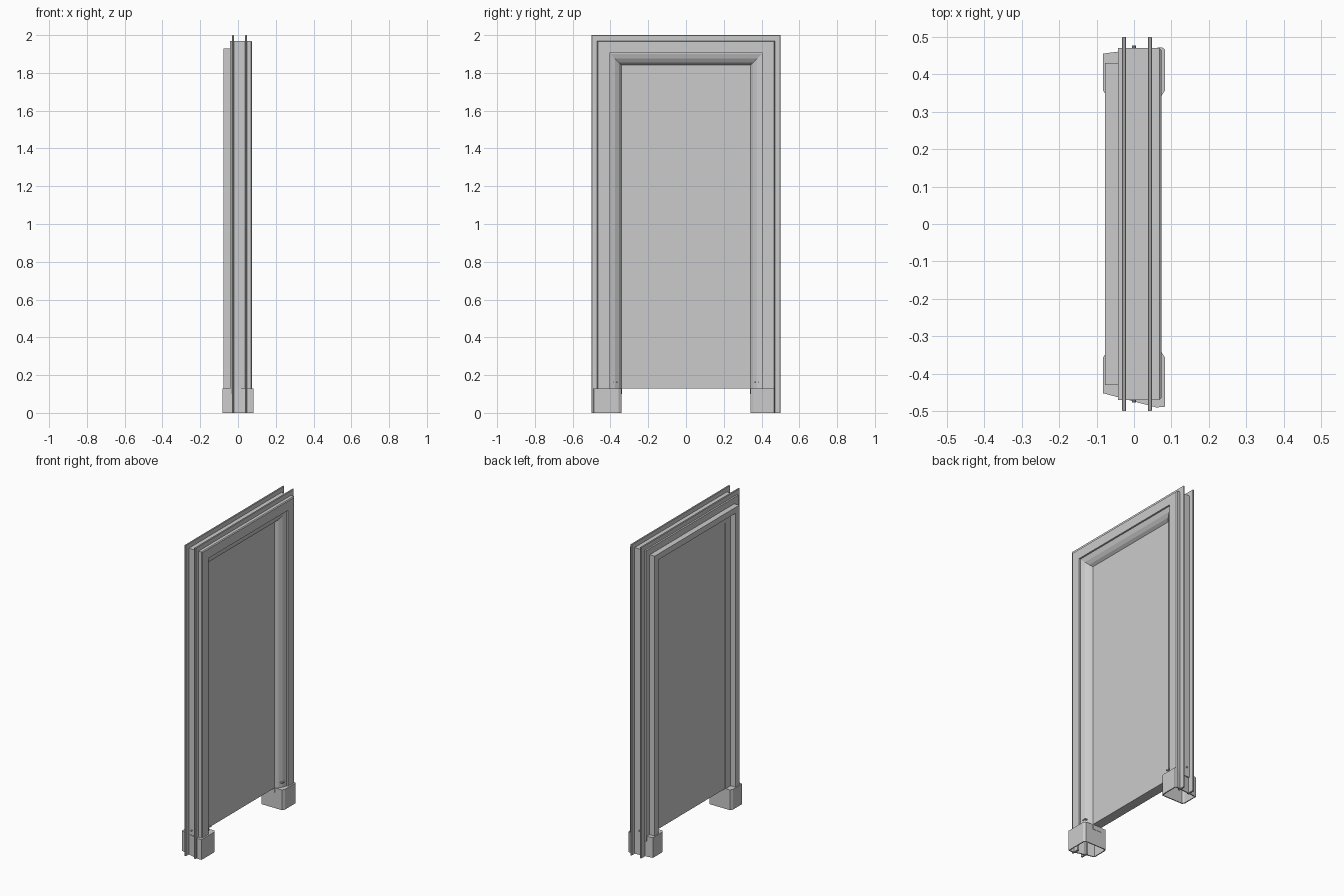
import bpy
import bmesh
from mathutils import Matrix

cube = bpy.data.objects.get("Cube")
if cube:
    bpy.data.objects.remove(cube, do_unlink=True)

grey = bpy.data.materials.new("plain grey")
grey.use_nodes = True
colour = (0.6, 0.6, 0.6, 1)
grey.diffuse_color = colour
grey.node_tree.nodes["Principled BSDF"].inputs["Base Color"].default_value = colour

HEAD = 1.5  # head height minus half width, the same for every mitred ring


def finish(name, bm):
    bmesh.ops.recalc_face_normals(bm, faces=bm.faces)
    mesh = bpy.data.meshes.new(name)
    bm.to_mesh(mesh)
    bm.free()
    mesh.materials.append(grey)
    ob = bpy.data.objects.new(name, mesh)
    bpy.context.collection.objects.link(ob)
    return ob


def mitred_frame(name, profile, bottom):
    """Sweep an (x, half width) profile up, across and down the doorway."""
    bm = bmesh.new()
    rings = [[], [], [], []]
    for x, d in profile:
        path = [(-d, bottom), (-d, HEAD + d), (d, HEAD + d), (d, bottom)]
        for ring, (y, z) in zip(rings, path):
            ring.append(bm.verts.new((x, y, z)))
    n = len(profile)
    for a, b in zip(rings, rings[1:]):
        for i in range(n):
            j = (i + 1) % n
            bm.faces.new((a[i], a[j], b[j], b[i]))
    bm.faces.new(rings[0])
    bm.faces.new(rings[-1])
    return finish(name, bm)


def box(name, low, high):
    bm = bmesh.new()
    bmesh.ops.create_cube(bm, size=1)
    for v in bm.verts:
        v.co = [h if c > 0 else l for c, l, h in zip(v.co, low, high)]
    return finish(name, bm)


def foot_cover(name, outline, height=0.13, wall=0.007):
    """Hollow cover, open below."""
    bm = bmesh.new()
    base = [bm.verts.new((x, y, 0)) for x, y in outline]
    top = [bm.verts.new((x, y, height)) for x, y in outline]
    for i in range(len(base)):
        j = (i + 1) % len(base)
        bm.faces.new((base[i], base[j], top[j], top[i]))
    bm.faces.new(top)
    ob = finish(name, bm)
    # make sure the normals face outwards before thickening inwards
    mod = ob.modifiers.new("wall", "SOLIDIFY")
    mod.thickness = wall
    mod.offset = -1
    return ob


def screw(name, x, y, z, axis, radius=0.005, length=0.014):
    bm = bmesh.new()
    bmesh.ops.create_cone(bm, cap_ends=True, segments=10, radius1=radius,
                          radius2=radius, depth=length)
    bmesh.ops.rotate(bm, verts=bm.verts, matrix=Matrix.Rotation(1.5708, 3, axis))
    bmesh.ops.translate(bm, verts=bm.verts, vec=(x, y, z))
    return finish(name, bm)


# Main casing, stepped and sloping in to the panel
mitred_frame("casing", [
    (-0.043, 0.47), (0.068, 0.47), (0.073, 0.465), (0.073, 0.405),
    (0.062, 0.405), (0.062, 0.4), (0.054, 0.375), (0.04, 0.354),
    (0.02, 0.34), (-0.043, 0.34)], 0.1)

# Narrow stop on the other face
mitred_frame("rear_stop", [
    (-0.043, 0.43), (-0.078, 0.43), (-0.078, 0.392), (-0.043, 0.392)], 0.1)

# Thin flanges around the outside
for name, x in (("rear_flange", -0.0265), ("front_flange", 0.0425)):
    mitred_frame(name, [
        (x - 0.0055, 0.45), (x - 0.0055, 0.498), (x - 0.003, 0.5),
        (x + 0.003, 0.5), (x + 0.0055, 0.498), (x + 0.0055, 0.45)], 0)

# Panel
box("panel", (-0.04, -0.36, 0.13), (0.022, 0.36, 1.86))

# Foot covers
inner = [(0.083, 0.357), (0.073, 0.342), (-0.073, 0.342), (-0.083, 0.357)]
foot_cover("left_foot", [(-0.083, 0.455), (-0.045, 0.46), (0.075, 0.472), (0.083, 0.466)] + inner)
foot_cover("right_foot", [(-0.083, -0.452), (0.06, -0.49), (0.083, -0.488)]
           + [(x, -y) for x, y in inner])

# Small fixings just above the feet
for side, s in (("left", 1), ("right", -1)):
    screw(side + "_end_screw", 0, s * 0.47, 0.16, "X")
    for i, y in enumerate((0.385, 0.367)):
        screw(f"{side}_slope_screw_{i}", 0.054, s * y, 0.163, "Y", 0.005, 0.02)
